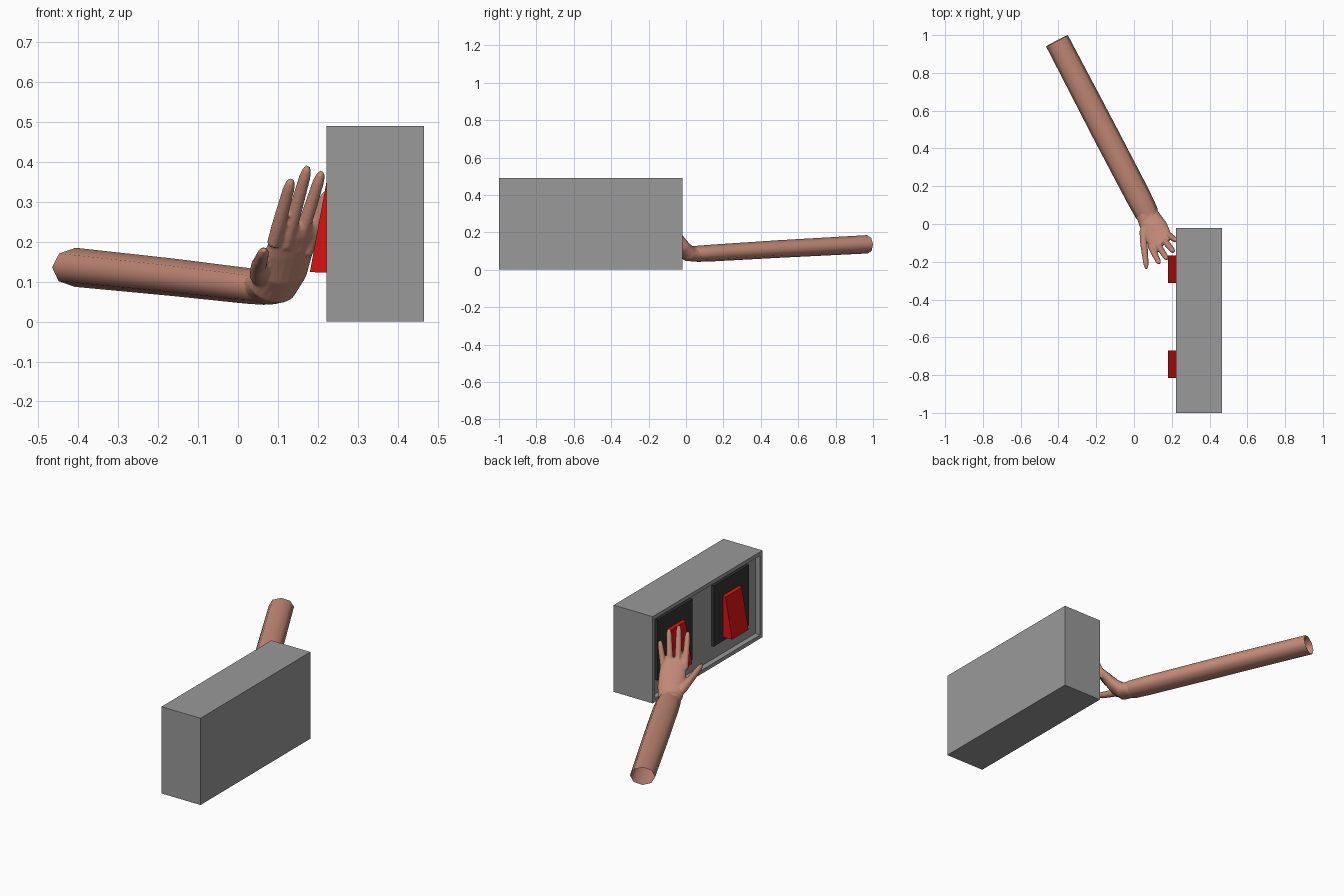
import bpy, bmesh, math
from mathutils import Vector

if "Cube" in bpy.data.objects:
    bpy.data.objects.remove(bpy.data.objects["Cube"], do_unlink=True)


def material(name, rgb):
    m = bpy.data.materials.new(name)
    m.use_nodes = True
    m.diffuse_color = (*rgb, 1)
    m.node_tree.nodes["Principled BSDF"].inputs["Base Color"].default_value = (*rgb, 1)
    return m


GREY = material("housing grey", (0.32, 0.32, 0.32))
DARK = material("plate black", (0.035, 0.035, 0.035))
RED = material("switch red", (0.7, 0.006, 0.006))
SKIN = material("skin", (0.54, 0.25, 0.18))


def finish(bm, name, mat, smooth=False):
    bmesh.ops.recalc_face_normals(bm, faces=bm.faces)
    me = bpy.data.meshes.new(name)
    for f in bm.faces:
        f.smooth = smooth
    bm.to_mesh(me)
    bm.free()
    ob = bpy.data.objects.new(name, me)
    me.materials.append(mat)
    bpy.context.collection.objects.link(ob)
    return ob


def box(bm, lo, hi):
    verts = bmesh.ops.create_cube(bm, size=1)["verts"]
    for v in verts:
        v.co = Vector([a + (b - a) * (c + 0.5) for a, b, c in zip(lo, hi, v.co)])


def loft(bm, rings, axis, sides, caps=True):
    """Skin elliptical rings (centre, half width, half thickness) into a tube."""
    centres = [Vector(r[0]) for r in rings]
    loops = []
    for i, (c, wide, thick) in enumerate(rings):
        along = centres[min(i + 1, len(rings) - 1)] - centres[max(i - 1, 0)]
        up = along.cross(Vector(axis)).normalized()
        side = up.cross(along).normalized()
        turns = [2 * math.pi * k / sides for k in range(sides)]
        loops.append([bm.verts.new(centres[i] + side * wide * math.cos(t)
                                   + up * thick * math.sin(t)) for t in turns])
    for a, b in zip(loops, loops[1:]):
        for k in range(sides):
            n = (k + 1) % sides
            bm.faces.new((a[k], a[n], b[n], b[k]))
    if caps:
        bm.faces.new(loops[0])
        bm.faces.new(loops[-1])


# Housing with a recessed panel on the switch side
bm = bmesh.new()
box(bm, (0.222, -1, 0), (0.466, -0.02, 0.49))
bm.normal_update()
panel = min(bm.faces, key=lambda f: f.calc_center_median().x)
bmesh.ops.inset_individual(bm, faces=[panel], thickness=0.03)
bmesh.ops.inset_individual(bm, faces=[panel], thickness=0, depth=-0.03)
finish(bm, "switch_housing", GREY)

# Two dark plates, each with a tilted rocker
for label, y in (("near", -0.24), ("far", -0.742)):
    bm = bmesh.new()
    box(bm, (0.238, y - 0.158, 0.1), (0.254, y + 0.153, 0.442))
    finish(bm, label + "_plate", DARK)
    bm = bmesh.new()
    profile = [(0.25, 0.122), (0.18, 0.124), (0.222, 0.352), (0.25, 0.362)]
    face = bm.faces.new([bm.verts.new((x, y - 0.073, z)) for x, z in profile])
    out = bmesh.ops.extrude_face_region(bm, geom=[face])["geom"]
    bmesh.ops.translate(bm, vec=(0, 0.146, 0),
                        verts=[v for v in out if isinstance(v, bmesh.types.BMVert)])
    finish(bm, label + "_rocker", RED)

# Forearm, an open eight-sided sleeve
bm = bmesh.new()
loft(bm, [((-0.408, 0.97, 0.136), 0.065, 0.049),
          ((-0.163, 0.5, 0.111), 0.068, 0.047),
          ((0.02, 0.15, 0.09), 0.067, 0.045),
          ((0.066, 0.06, 0.085), 0.063, 0.043),
          ((0.088, 0.015, 0.09), 0.048, 0.032)], (0.88, 0.47, 0), 8, caps=False)
finish(bm, "forearm", SKIN, True)

# Palm, bent up from the wrist
bm = bmesh.new()
across = Vector((0.71, 0.67, -0.21))
loft(bm, [((0.05, 0.09, 0.088), 0.045, 0.03),
          ((0.07, 0.05, 0.084), 0.06, 0.041),
          ((0.087, 0.015, 0.087), 0.065, 0.044),
          ((0.11, -0.022, 0.12), 0.069, 0.037),
          ((0.127, -0.062, 0.175), 0.07, 0.029),
          ((0.143, -0.095, 0.222), 0.065, 0.021),
          ((0.148, -0.106, 0.24), 0.055, 0.013)], across, 20)

# Fingers, each from knuckle to tip
fingers = [((0.1, -0.14, 0.235), (0.134, -0.208, 0.358)),
           ((0.133, -0.12, 0.24), (0.175, -0.186, 0.39)),
           ((0.163, -0.09, 0.23), (0.21, -0.147, 0.377)),
           ((0.184, -0.06, 0.21), (0.225, -0.088, 0.328))]
for knuckle, tip in fingers:
    a, b = Vector(knuckle), Vector(tip)
    d = b - a
    steps = [(-0.35, 0.017), (0.05, 0.0175), (0.5, 0.016), (0.82, 0.0145),
             (0.94, 0.011), (1.0, 0.005)]
    loft(bm, [(a + d * t, r, r) for t, r in steps], across, 12)

# Thumb
loft(bm, [((0.075, 0.01, 0.09), 0.028, 0.026),
          ((0.056, -0.045, 0.118), 0.028, 0.026),
          ((0.052, -0.1, 0.14), 0.02, 0.021),
          ((0.058, -0.16, 0.155), 0.017, 0.019),
          ((0.064, -0.215, 0.172), 0.014, 0.015),
          ((0.066, -0.238, 0.18), 0.006, 0.006)], (1, 0, 0), 12)
hand = finish(bm, "hand", SKIN, True)
remesh = hand.modifiers.new("blend", "REMESH")
remesh.mode = "VOXEL"
remesh.voxel_size = 0.0045
remesh.use_smooth_shade = True
relax = hand.modifiers.new("relax", "SMOOTH")
relax.factor = 0.5
relax.iterations = 4
